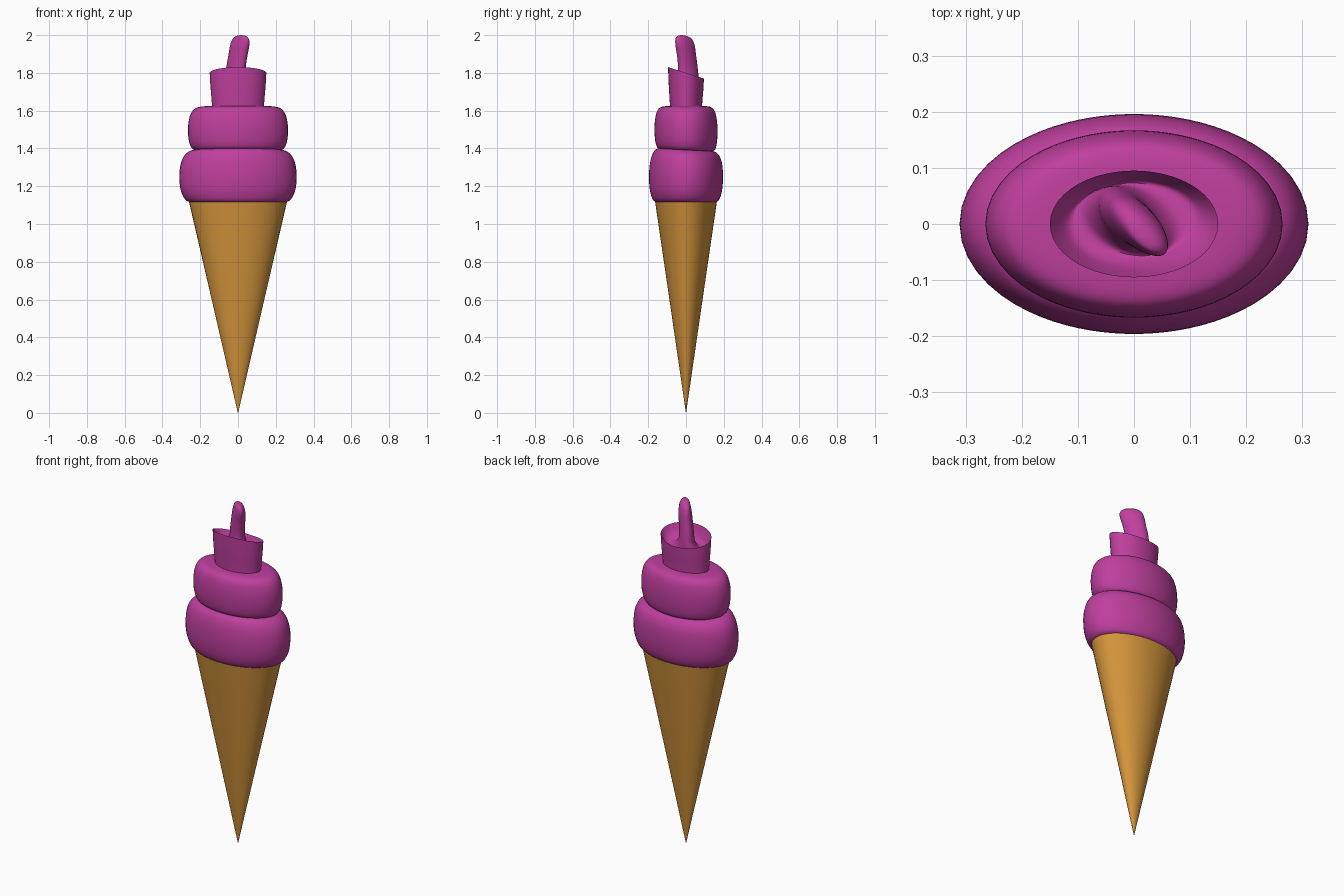
import bpy, bmesh, math

if "Cube" in bpy.data.objects:
    bpy.data.objects.remove(bpy.data.objects["Cube"])

N = 64
RATIO = 0.63          # depth / width of the squashed body


def material(name, rgb):
    m = bpy.data.materials.new(name)
    m.diffuse_color = (*rgb, 1)
    m.use_nodes = True
    m.node_tree.nodes["Principled BSDF"].inputs["Base Color"].default_value = m.diffuse_color
    return m


def ring(a, b, z, rot=0.0, cx=0.0, cy=0.0, slope=0.0):
    """Ellipse in polar form so neighbouring rings line up whatever their rotation."""
    pts = []
    for i in range(N):
        t = 2 * math.pi * i / N
        r = a * b / math.hypot(b * math.cos(t - rot), a * math.sin(t - rot))
        x, y = cx + r * math.cos(t), cy + r * math.sin(t)
        pts.append((x, y, z + slope * y))
    return pts


def smooth_path(rows, steps=4):
    """Catmull-Rom interpolation through rows of numbers."""
    out = []
    for i in range(len(rows) - 1):
        p = [rows[max(0, min(len(rows) - 1, i + k))] for k in (-1, 0, 1, 2)]
        for s in range(steps):
            t = s / steps
            out.append([0.5 * (2 * b + (c - a) * t + (2 * a - 5 * b + 4 * c - d) * t * t
                               + (3 * b - a - 3 * c + d) * t ** 3)
                        for a, b, c, d in zip(*p)])
    return out + [list(rows[-1])]


def loft(name, rings, mat, angle=40):
    bm = bmesh.new()
    loops = [[bm.verts.new(p) for p in r] for r in rings]
    for lo, hi in zip(loops, loops[1:]):
        for i in range(N):
            j = (i + 1) % N
            bm.faces.new((lo[i], lo[j], hi[j], hi[i]))
    bm.faces.new(loops[0][::-1])
    bm.faces.new(loops[-1])
    me = bpy.data.meshes.new(name)
    bm.to_mesh(me)
    bm.free()
    ob = bpy.data.objects.new(name, me)
    bpy.context.collection.objects.link(ob)
    me.materials.append(mat)
    bpy.ops.object.select_all(action='DESELECT')
    ob.select_set(True)
    bpy.context.view_layer.objects.active = ob
    bpy.ops.object.shade_smooth_by_angle(angle=math.radians(angle))
    return ob


wafer = material("wafer", (0.66, 0.30, 0.045))
cream = material("cream", (0.52, 0.05, 0.34))

# Wafer cone
loft("cone", [ring(r, r * RATIO, z) for r, z in ((0.0008, 0), (0.13, 0.56), (0.26, 1.12))], wafer)

# Two rounded cream layers: radius, height, tilt
lower = [(0.245, 1.113, 0), (0.278, 1.128, 0), (0.302, 1.175, 0), (0.311, 1.245, 0),
         (0.304, 1.315, 0), (0.284, 1.362, -0.03), (0.25, 1.388, -0.05), (0.2, 1.395, -0.05)]
upper = [(0.2, 1.385, -0.05), (0.24, 1.397, -0.05), (0.258, 1.432, -0.04), (0.265, 1.49, -0.03),
         (0.26, 1.55, -0.02), (0.242, 1.597, -0.01), (0.205, 1.62, 0), (0.12, 1.626, 0)]
for name, prof in (("lower_layer", lower), ("upper_layer", upper)):
    loft(name, [ring(r, r * RATIO, z, slope=s) for r, z, s in smooth_path(prof)], cream)

# Slanted cup wall, hollow inside, flowing into the leaning tip
wall = [(0.136, 0.084, 1.60, 0, 0, 0, 0), (0.14, 0.087, 1.66, 0, 0, 0, -0.05),
        (0.146, 0.092, 1.73, 0, 0, 0, -0.18), (0.15, 0.095, 1.80, 0, 0, 0, -0.32)]
Q = -math.pi / 4
tip = [(0.15, 0.095, 1.80, 0, 0, 0, -0.32), (0.132, 0.083, 1.765, 0, 0, 0, -0.3),
       (0.11, 0.07, 1.742, 0, -0.003, 0.003, -0.25), (0.085, 0.056, 1.745, -0.4, -0.008, 0.007, -0.1),
       (0.066, 0.042, 1.785, Q, -0.012, 0.011, 0), (0.062, 0.038, 1.84, Q, -0.009, 0.009, 0),
       (0.062, 0.036, 1.90, Q, 0.001, 0.002, 0), (0.064, 0.033, 1.945, Q, 0.009, -0.005, 0),
       (0.057, 0.026, 1.977, Q, 0.014, -0.012, 0), (0.034, 0.016, 1.995, Q, 0.016, -0.02, 0),
       (0.004, 0.003, 2.0, Q, 0.016, -0.025, 0)]
rows = smooth_path(wall, 3) + smooth_path(tip, 4)[1:]
loft("top_curl", [ring(*r) for r in rows], cream)
